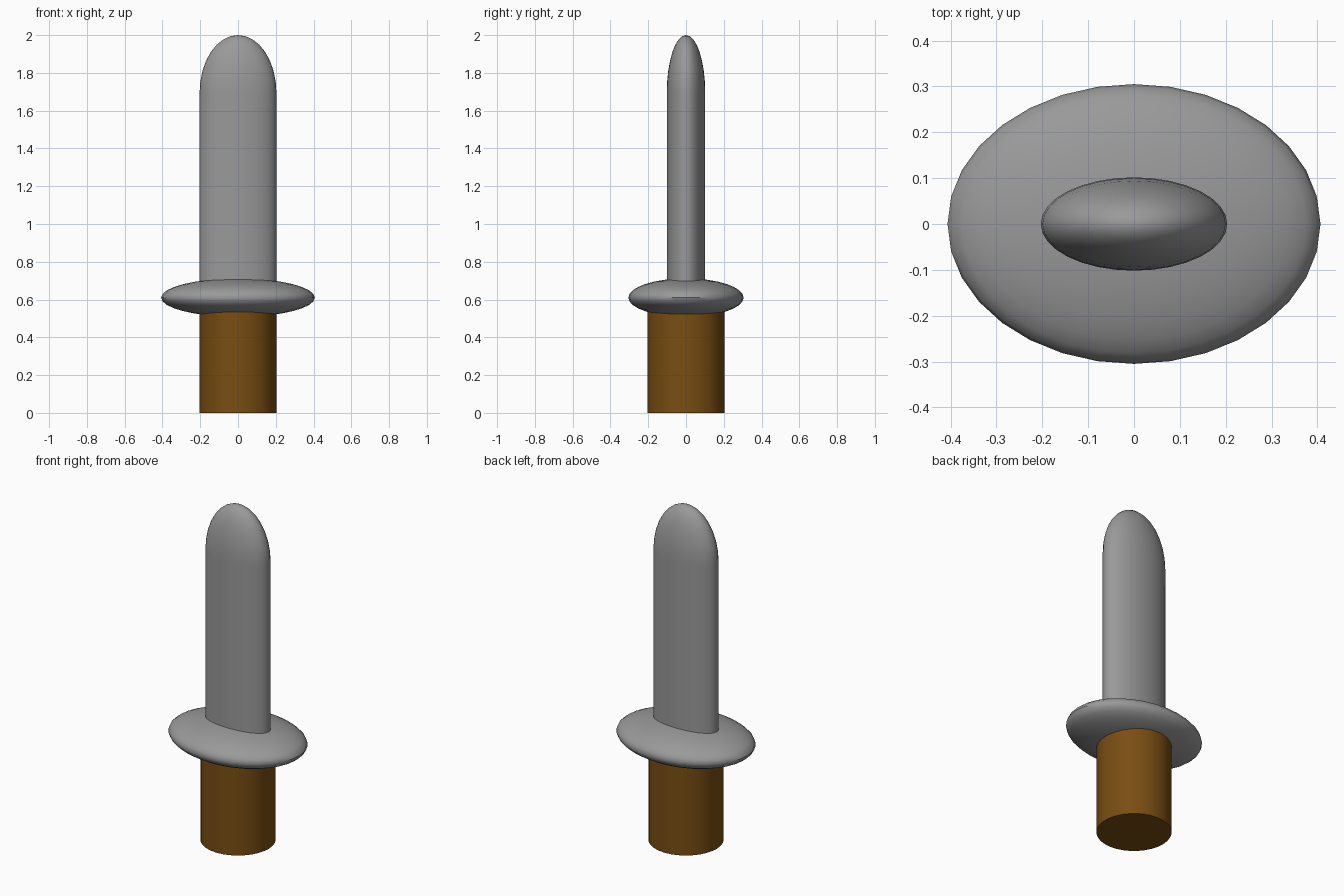
import bpy, math

if "Cube" in bpy.data.objects:
    bpy.data.objects.remove(bpy.data.objects["Cube"])

S = 0.2034  # handle radius, the base module of the whole model


def material(name, rgb):
    m = bpy.data.materials.new(name)
    m.diffuse_color = (*rgb, 1)
    m.use_nodes = True
    m.node_tree.nodes["Principled BSDF"].inputs["Base Color"].default_value = m.diffuse_color
    return m


STEEL = material("steel grey", (0.32, 0.32, 0.32))
WOOD = material("wood brown", (0.19, 0.075, 0.006))


def finish(name, mat, scale):
    ob = bpy.context.object
    ob.name = name
    ob.scale = scale
    bpy.ops.object.transform_apply(location=False, rotation=False, scale=True)
    ob.data.materials.append(mat)
    bpy.ops.object.shade_smooth_by_angle(angle=math.radians(40))
    return ob


def column(name, mat, rx, ry, z0, z1):
    bpy.ops.mesh.primitive_cylinder_add(vertices=32, radius=1, depth=1,
                                        location=(0, 0, (z0 + z1) / 2))
    return finish(name, mat, (rx, ry, z1 - z0))


def ellipsoid(name, mat, rx, ry, rz, z):
    bpy.ops.mesh.primitive_uv_sphere_add(segments=32, ring_count=16, radius=1,
                                         location=(0, 0, z))
    return finish(name, mat, (rx, ry, rz))


# Round handle, flattened guard, oval blade and its rounded tip
column("handle", WOOD, S, S, 0, 3 * S)
ellipsoid("guard", STEEL, 2 * S, 1.5 * S, 0.5 * S, 3 * S)
column("blade", STEEL, S, S / 2, 3 * S, 2 - 1.5 * S)
ellipsoid("blade_tip", STEEL, S, S / 2, 1.5 * S, 2 - 1.5 * S)
